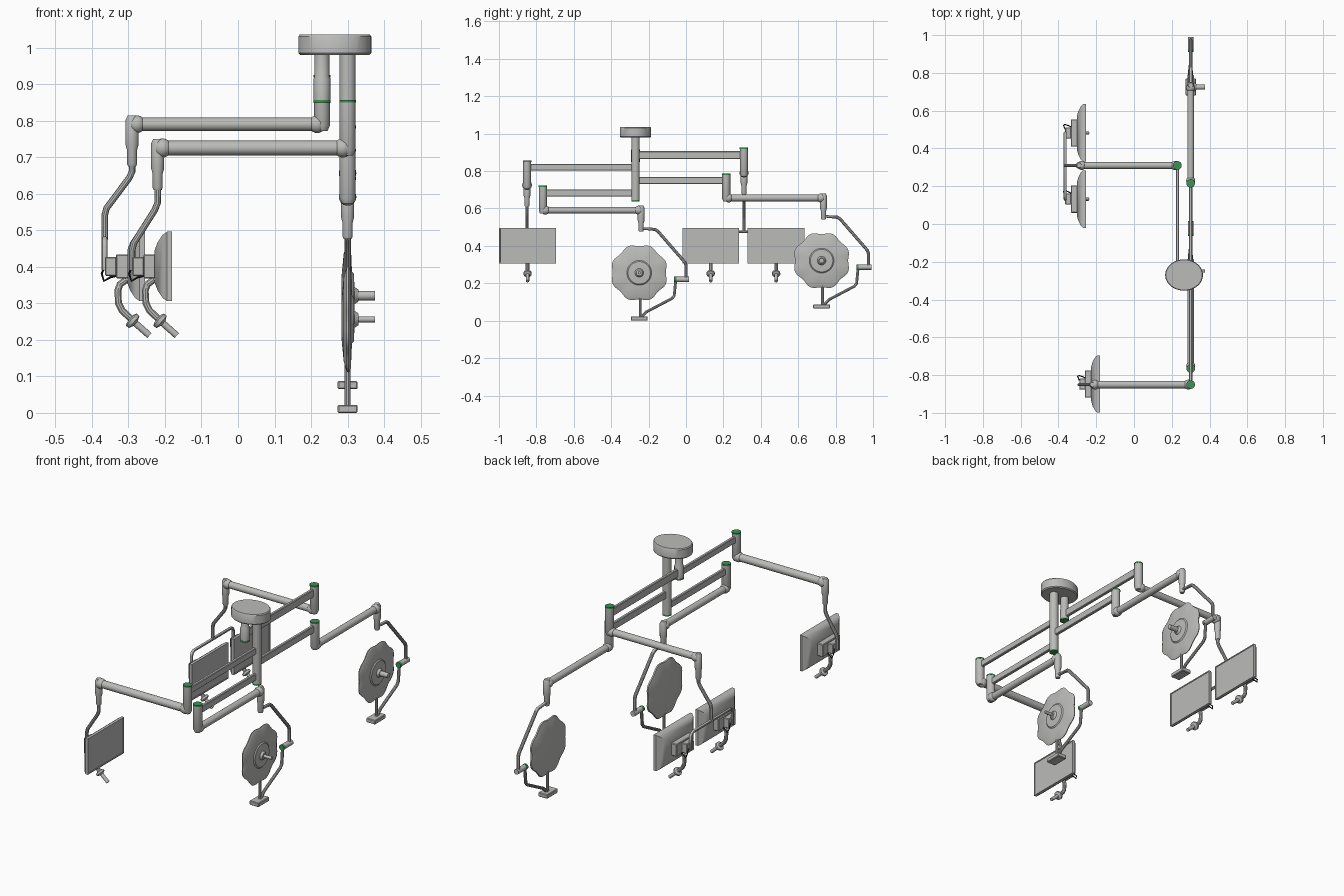
import bpy, bmesh, math
from mathutils import Vector, Matrix

cube = bpy.data.objects.get("Cube")
if cube:
    bpy.data.objects.remove(cube)


def material(name, color):
    m = bpy.data.materials.new(name)
    m.use_nodes = True
    m.diffuse_color = (*color, 1)
    m.node_tree.nodes["Principled BSDF"].inputs["Base Color"].default_value = (*color, 1)
    return m


GREY = material("light grey", (0.5, 0.5, 0.49))
GREEN = material("green", (0.05, 0.28, 0.09))
BLACK = material("black", (0.015, 0.015, 0.015))


def finish(obj, mat):
    obj.data.materials.clear()
    obj.data.materials.append(mat)
    bpy.ops.object.select_all(action='DESELECT')
    obj.select_set(True)
    bpy.context.view_layer.objects.active = obj
    bpy.ops.object.shade_smooth_by_angle(angle=math.radians(35))
    return obj


def from_bmesh(name, bm, mat):
    bmesh.ops.recalc_face_normals(bm, faces=bm.faces)
    mesh = bpy.data.meshes.new(name)
    bm.to_mesh(mesh)
    bm.free()
    obj = bpy.data.objects.new(name, mesh)
    bpy.context.collection.objects.link(obj)
    return finish(obj, mat)


def lathe(name, profile, loc, axis=(0, 0, 1), mat=GREY, lobes=0, sides=24, stretch=1):
    """Revolve (radius, height) points about an axis; lobes scallop the rim."""
    bm = bmesh.new()
    rings = []
    for r, h in profile:
        ring = []
        for i in range(sides):
            a = math.tau * i / sides
            rr = r * (1 - 0.04 * math.cos(lobes * a)) if lobes and r > 0.1 else r
            ring.append(bm.verts.new((rr * math.cos(a), rr * stretch * math.sin(a), h)))
        rings.append(ring)
    for lo, hi in zip(rings, rings[1:]):
        for i in range(sides):
            j = (i + 1) % sides
            bm.faces.new((lo[i], lo[j], hi[j], hi[i]))
    bm.faces.new(rings[0])
    bm.faces.new(rings[-1])
    turn = Vector(axis).to_track_quat('Z', 'Y').to_matrix().to_4x4()
    bm.transform(Matrix.Translation(loc) @ turn)
    return from_bmesh(name, bm, mat)


def tube(name, a, b, r, mat=GREY):
    a, b = Vector(a), Vector(b)
    return lathe(name, [(r, 0), (r, (b - a).length)], a, b - a, mat)


def box(name, center, size, bevel=0.003):
    bm = bmesh.new()
    bmesh.ops.create_cube(bm, size=1)
    bm.transform(Matrix.Translation(center) @ Matrix.Diagonal((*size, 1)))
    bmesh.ops.bevel(bm, geom=bm.edges[:], offset=bevel, segments=1, affect='EDGES')
    return from_bmesh(name, bm, GREY)


def ball(name, center, r):
    bm = bmesh.new()
    bmesh.ops.create_uvsphere(bm, u_segments=20, v_segments=12, radius=r)
    bm.transform(Matrix.Translation(center))
    return from_bmesh(name, bm, GREY)


def rod(name, points, r, mat=GREY):
    """Bent round bar along a path."""
    curve = bpy.data.curves.new(name, 'CURVE')
    curve.dimensions = '3D'
    curve.bevel_depth = r
    curve.bevel_resolution = 3
    curve.use_fill_caps = True
    spline = curve.splines.new('POLY')
    spline.points.add(len(points) - 1)
    for p, co in zip(spline.points, points):
        p.co = (*co, 1)
    obj = bpy.data.objects.new(name, curve)
    bpy.context.collection.objects.link(obj)
    bpy.ops.object.select_all(action='DESELECT')
    obj.select_set(True)
    bpy.context.view_layer.objects.active = obj
    bpy.ops.object.convert(target='MESH')
    return finish(bpy.context.view_layer.objects.active, mat)


# Ceiling mount and the two drop poles
MAIN, SIDE, HUB_Y = 0.30, 0.23, -0.27
lathe("ceiling_mount", [(0.095, 0.98), (0.1, 0.985), (0.1, 1.03), (0.096, 1.035)],
      (0.265, HUB_Y, 0), sides=48, stretch=0.83)
lathe("main_pole", [(0.022, 0.645), (0.022, 0.99)], (MAIN, HUB_Y, 0))
tube("main_pole_ring", (MAIN, HUB_Y, 0.638), (MAIN, HUB_Y, 0.646), 0.0225, GREEN)
lathe("side_pole", [(0.023, 0.855), (0.023, 0.915), (0.02, 0.922), (0.02, 0.99)], (SIDE, HUB_Y, 0))
tube("side_pole_ring", (SIDE, HUB_Y, 0.848), (SIDE, HUB_Y, 0.856), 0.0235, GREEN)


def swing_arm(name, x, y, z, height, top, bottom, end, r):
    """Flat extension, capped post, spring arm and hanging wrist joint."""
    out = math.copysign(1, y - HUB_Y)
    start = HUB_Y + 0.015 * out
    box(name + "_extension", (x, (start + y) / 2, z), (0.017, abs(y - start), height))
    lathe(name + "_post", [(0.015, bottom), (0.022, bottom + 0.015), (0.022, top - 0.006)], (x, y, 0))
    tube(name + "_post_cap", (x, y, top - 0.007), (x, y, top), 0.0228, GREEN)
    elbow = Vector((x, y, bottom + r))
    wrist = Vector((*end, bottom + r))
    step = (wrist - elbow).normalized() * 0.022
    tube(name + "_spring_arm", elbow, wrist, r)
    ball(name + "_elbow", elbow + step * 0.6, r + 0.006)
    ball(name + "_wrist", wrist - step * 0.6, r + 0.006)
    zc = wrist.z
    lathe(name + "_wrist_joint",
          [(0.011, zc - 0.115), (0.014, zc - 0.108), (0.014, zc - 0.07), (0.018, zc - 0.055),
           (0.018, zc + 0.012), (0.012, zc + 0.024)], (*end, 0))


swing_arm("rear_monitor_arm", SIDE, 0.31, 0.885, 0.042, 0.925, 0.772, (-0.29, 0.31), 0.018)
swing_arm("front_monitor_arm", MAIN, -0.85, 0.82, 0.034, 0.856, 0.705, (-0.22, -0.85), 0.02)
swing_arm("rear_lamp_arm", MAIN, 0.215, 0.75, 0.038, 0.786, 0.638, (MAIN, 0.735), 0.018)
swing_arm("front_lamp_arm", MAIN, -0.765, 0.683, 0.036, 0.722, 0.573, (MAIN, -0.24), 0.018)


def lamp(name, y, z, handle_r):
    """Scalloped surgical lamp head hung in a bent frame."""
    x = MAIN

    def at(dy, dz):
        return (x, y + dy, z + dz)

    lathe(name + "_head",
          [(0.012, -0.017), (0.06, -0.016), (0.115, -0.011), (0.145, -0.003), (0.148, 0.003),
           (0.135, 0.009), (0.066, 0.012), (0.06, 0.017), (0.022, 0.019)],
          (x, y, z), (1, 0, 0), lobes=8, sides=96)
    tube(name + "_handle", (x + 0.015, y, z), (x + 0.075, y, z), handle_r)
    lathe(name + "_handle_collar", [(0.024, 0), (0.016, 0.012)], (x + 0.018, y, z), (1, 0, 0))
    rod(name + "_upper_rod", [at(0.01, 0.26), at(0.01, 0.238), at(0.085, 0.232), at(0.1, 0.222),
                              at(0.245, 0.055), at(0.25, 0.04), at(0.25, -0.03)], 0.009)
    tube(name + "_pivot", at(0.19, -0.035), at(0.266, -0.035), 0.014)
    tube(name + "_pivot_ring", at(0.186, -0.035), at(0.198, -0.035), 0.0148, GREEN)
    rod(name + "_lower_rod", [at(0.195, -0.04), at(0.187, -0.122), at(0.175, -0.137),
                              at(0.04, -0.208), at(0.012, -0.235)], 0.008)
    rod(name + "_stalk", [at(0.005, -0.13), at(0.005, -0.24)], 0.008)
    box(name + "_foot", at(0, -0.245), (0.054, 0.09, 0.022))


lamp("front_lamp", -0.25, 0.256, 0.008)
lamp("rear_lamp", 0.725, 0.321, 0.013)


def monitor(name, x, y):
    """Flat screen with a domed back, bracket, cable and grip."""
    zc = 0.401
    bm = bmesh.new()
    # Stacked rectangles: depth behind the glass, half width, half height
    layers = [(0, 0.152, 0.095), (-0.014, 0.152, 0.095), (-0.026, 0.142, 0.087),
              (-0.04, 0.115, 0.066), (-0.048, 0.085, 0.045)]
    loops = [[bm.verts.new((x + d, y + sy * w, zc + sz * h))
              for sy, sz in ((-1, -1), (1, -1), (1, 1), (-1, 1))] for d, w, h in layers]
    for a, b in zip(loops, loops[1:]):
        for i in range(4):
            j = (i + 1) % 4
            bm.faces.new((a[i], a[j], b[j], b[i]))
    glass = bm.faces.new(loops[0])
    bm.faces.new(loops[-1])
    bmesh.ops.recalc_face_normals(bm, faces=bm.faces)
    bmesh.ops.inset_region(bm, faces=[glass], thickness=0.008)
    bmesh.ops.inset_region(bm, faces=[glass], thickness=0.001, depth=-0.002)
    from_bmesh(name + "_screen", bm, GREY)
    box(name + "_mount", (x - 0.062, y, zc), (0.034, 0.145, 0.066))
    box(name + "_bracket", (x - 0.093, y, zc), (0.032, 0.06, 0.052))
    rod(name + "_cable", [(x - dx, y + dy, zc + dz) for dx, dy, dz in (
        (0.11, 0.02, 0.0), (0.118, 0.04, -0.02), (0.112, 0.045, -0.04),
        (0.095, 0.04, -0.03), (0.075, 0.03, -0.025))], 0.003, BLACK)
    rod(name + "_grip_stem", [(x - dx, y, z) for dx, z in (
        (0.05, 0.365), (0.068, 0.352), (0.074, 0.335), (0.072, 0.3), (0.062, 0.28), (0.032, 0.252))], 0.01)
    lathe(name + "_grip", [(0.014, 0), (0.022, 0.004), (0.022, 0.014), (0.009, 0.02), (0.009, 0.07)],
          (x - 0.04, y, 0.258), (0.75, 0, -0.66))


monitor("front_monitor", -0.18, -0.847)
monitor("rear_monitor_a", -0.255, 0.132)
monitor("rear_monitor_b", -0.255, 0.482)

# Bent hangers carrying the monitors
rod("front_hanger", [(-0.22, -0.85, 0.63), (-0.22, -0.85, 0.575), (-0.228, -0.85, 0.555),
                     (-0.285, -0.85, 0.465), (-0.29, -0.85, 0.445), (-0.29, -0.85, 0.39)], 0.009)
rod("rear_hanger", [(-0.29, 0.31, 0.69), (-0.29, 0.31, 0.66), (-0.298, 0.31, 0.643),
                    (-0.36, 0.31, 0.56), (-0.365, 0.31, 0.54), (-0.365, 0.31, 0.475)], 0.009)
rod("rear_twin_frame", [(-0.365, 0.132, 0.39), (-0.365, 0.132, 0.455), (-0.365, 0.139, 0.469),
                        (-0.365, 0.153, 0.476), (-0.365, 0.461, 0.476), (-0.365, 0.475, 0.469),
                        (-0.365, 0.482, 0.455), (-0.365, 0.482, 0.39)], 0.008)
